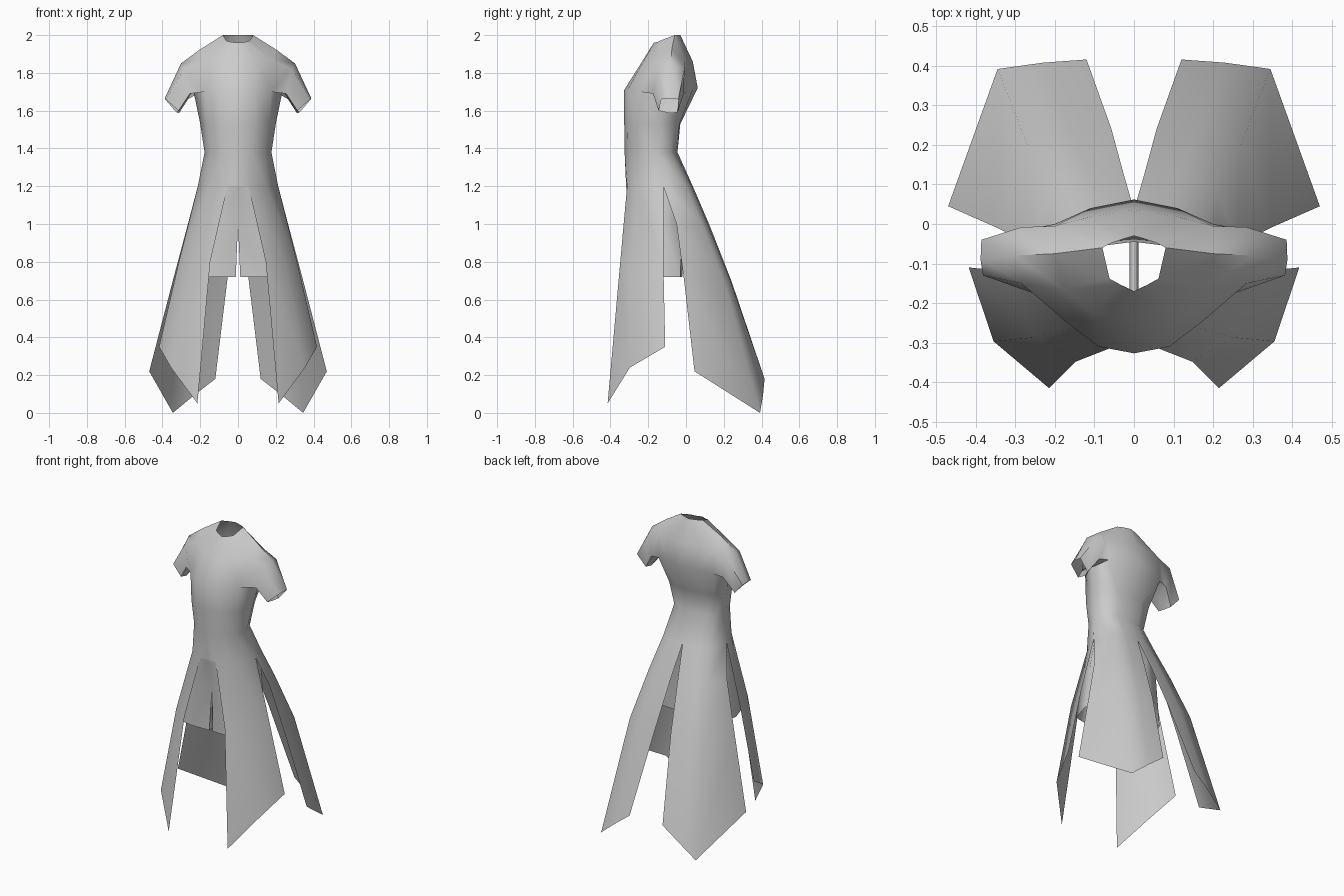
import bpy, bmesh, math

if "Cube" in bpy.data.objects:
    bpy.data.objects.remove(bpy.data.objects["Cube"])


def strip(bm, rows, closed=False, skip=()):
    """Loft quads between successive rows of points."""
    grid = [[bm.verts.new(p) for p in r] for r in rows]
    for i in range(len(grid) - 1):
        a, b = grid[i], grid[i + 1]
        n = len(a)
        for j in range(n if closed else n - 1):
            if (i, j) not in skip:
                k = (j + 1) % n
                bm.faces.new((a[j], a[k], b[k], b[j]))


def finish(name, bm, angle=60):
    """Weld one half, mirror it over x = 0 and shade it."""
    bmesh.ops.remove_doubles(bm, verts=bm.verts, dist=0.0005)
    loose = [v for v in bm.verts if not v.link_faces]
    bmesh.ops.delete(bm, geom=loose, context='VERTS')
    bmesh.ops.recalc_face_normals(bm, faces=bm.faces)
    me = bpy.data.meshes.new(name)
    bm.to_mesh(me)
    bm.free()
    ob = bpy.data.objects.new(name, me)
    bpy.context.collection.objects.link(ob)
    bpy.ops.object.select_all(action='DESELECT')
    ob.select_set(True)
    bpy.context.view_layer.objects.active = ob
    bpy.ops.object.shade_smooth_by_angle(angle=math.radians(angle))
    mod = ob.modifiers.new("mirror", 'MIRROR')
    mod.merge_threshold = 0.001
    return ob


def level(z, pts):
    return [(x, y, z) for x, y in pts]


# Half rings, running from front centre round the side to back centre
neck = [(0, -.17, 1.96), (.035, -.153, 1.963), (.062, -.138, 1.97), (.08, -.06, 2),
        (.055, -.047, 2), (.025, -.037, 2), (0, -.03, 2)]
shoulder = [(0, -.245, 1.84), (.1, -.225, 1.86), (.18, -.165, 1.87), (.2, -.075, 1.925),
            (.2, -.005, 1.86), (.11, .018, 1.86), (0, .036, 1.86)]
chest = [(0, -.327, 1.71), (.09, -.31, 1.71), (.175, -.245, 1.7), (.235, -.11, 1.7),
         (.2, 0, 1.7), (.11, .04, 1.72), (0, .062, 1.72)]
rib = level(1.53, [(0, -.327), (.09, -.31), (.165, -.25), (.2, -.14),
                   (.165, -.06), (.09, -.035), (0, -.03)])
waist = level(1.38, [(0, -.325), (.075, -.307), (.145, -.25), (.177, -.165),
                     (.145, -.085), (.08, -.055), (0, -.045)])
hip = level(1.2, [(0, -.317), (.055, -.312), (.15, -.26), (.213, -.12),
                  (.165, 0), (.08, .03), (0, .036)])

coat = bmesh.new()
# Torso, leaving the armhole open
strip(coat, [neck, shoulder, chest, rib, waist, hip], skip={(1, 2), (1, 3)})

# Sleeve
armhole = shoulder[2:5] + chest[4:1:-1]
upper_arm = [(.285, -.15, 1.82), (.302, -.08, 1.85), (.285, -.008, 1.825),
             (.26, -.012, 1.69), (.265, -.1, 1.66), (.255, -.175, 1.69)]
cuff = [(.382, -.13, 1.66), (.388, -.09, 1.665), (.386, -.04, 1.66),
        (.325, -.045, 1.59), (.312, -.09, 1.587), (.315, -.145, 1.6)]
strip(coat, [armhole, upper_arm, cuff], closed=True)

# Front tail with its slanted hem
strip(coat, [hip[1:4],
             level(.8, [(.147, -.348), (.25, -.287), (.313, -.12)]),
             [(.215, -.415, .05), (.355, -.297, .24), (.418, -.11, .35)]])

# Back tail, flaring out behind
strip(coat, [hip[3:],
             level(1, [(.265, -.05), (.21, .085), (.11, .115), (.025, .122)]),
             level(.7, [(.345, -.01), (.27, .2), (.16, .235), (.057, .24)]),
             [(.47, .045, .22), (.345, .392, 0), (.23, .408, .095), (.12, .416, .18)]])
finish("coat", coat)

# Shorts under the tails, hanging from the coat's hip line
shorts = bmesh.new()
top = hip[:2] + [(x * .96, y * .96 - .007, z) for x, y, z in hip[2:]]
crotch = level(1, [(0, -.27), (.1, -.3), (.19, -.27), (.235, -.13),
                   (.19, -.02), (.1, 0), (0, -.03)])
hem = level(.72, [(.012, -.283), (.14, -.285), (.225, -.27), (.265, -.14),
                  (.225, -.03), (.13, -.02), (.012, -.022)])
strip(shorts, [top, crotch, hem])
strip(shorts, [[crotch[0], crotch[-1]], [hem[0], hem[-1]]])  # inner leg
finish("shorts", shorts)
